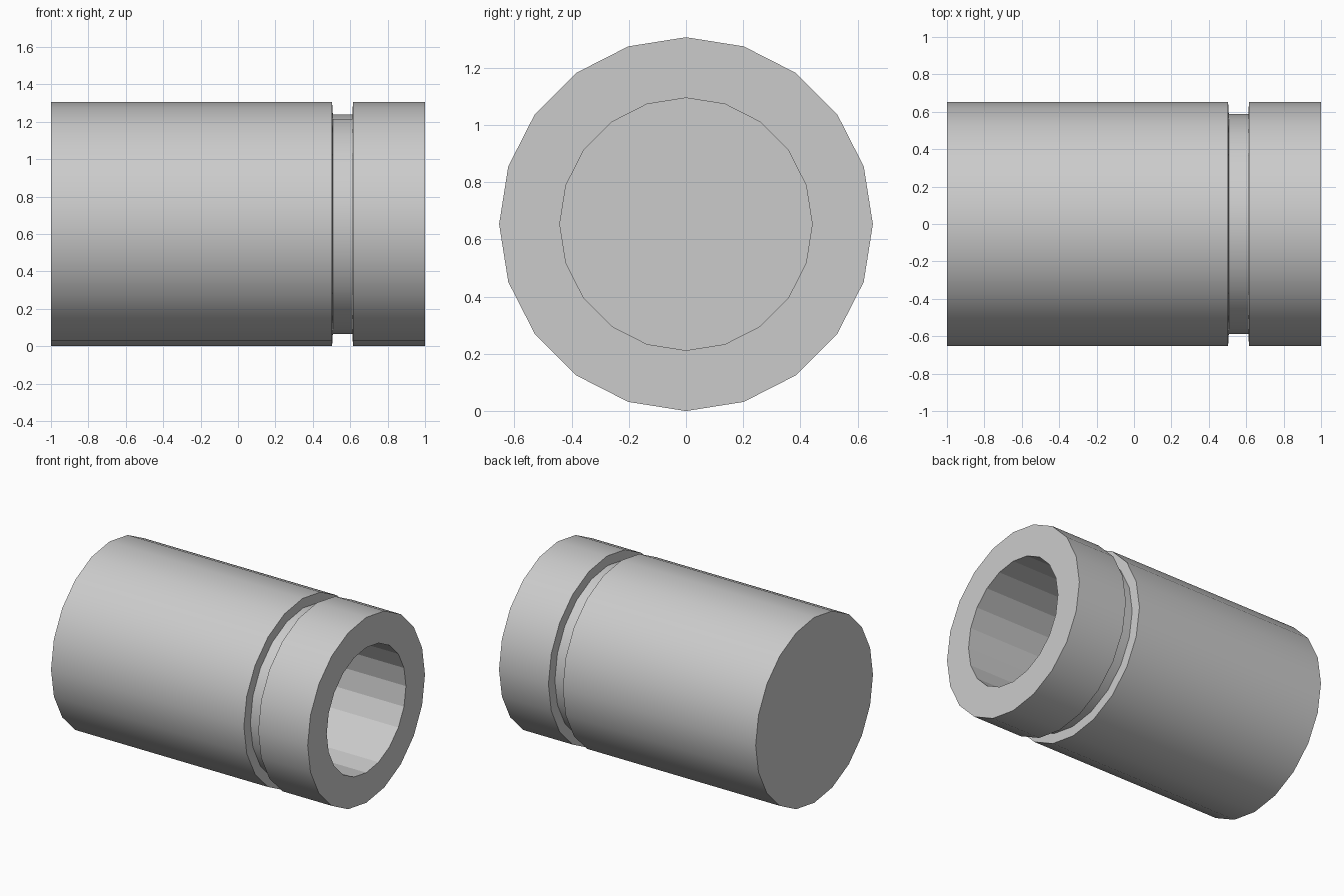
import bpy, bmesh
from math import sin, cos, pi

if "Cube" in bpy.data.objects:
    bpy.data.objects.remove(bpy.data.objects["Cube"])

SIDES, RADIUS = 20, 0.653

# (x, radius, smooth band leading to the next point)
profile = [
    (-1.0, RADIUS, True),      # closed end to groove
    (0.503, RADIUS, False),    # groove wall
    (0.507, 0.587, True),      # groove floor
    (0.611, 0.587, False),     # groove wall
    (0.615, RADIUS, True),     # collar
    (1.0, RADIUS, False),      # rim
    (1.0, 0.441, False),       # faceted bore
    (-0.75, 0.441, False),     # bore bottom
]

bm = bmesh.new()


def ring(x, r):
    return [bm.verts.new((x, r * sin(2 * pi * i / SIDES),
                          RADIUS + r * cos(2 * pi * i / SIDES)))
            for i in range(SIDES)]


# Turn the profile around the x axis
rings = [ring(x, r) for x, r, _ in profile]
sharp = []
for a, b, (_, _, smooth) in zip(rings, rings[1:], profile):
    for i in range(SIDES):
        j = (i + 1) % SIDES
        face = bm.faces.new((a[i], a[j], b[j], b[i]))
        face.smooth = smooth

# Closed end and bore bottom
bm.faces.new(rings[0])
bm.faces.new(rings[-1])
bmesh.ops.recalc_face_normals(bm, faces=bm.faces)

# Keep the profile corners crisp
for r in rings:
    for i in range(SIDES):
        bm.edges.get((r[i], r[(i + 1) % SIDES])).smooth = False

mesh = bpy.data.meshes.new("grooved_cylinder")
bm.to_mesh(mesh)
bm.free()
body = bpy.data.objects.new("grooved_cylinder", mesh)
bpy.context.collection.objects.link(body)
